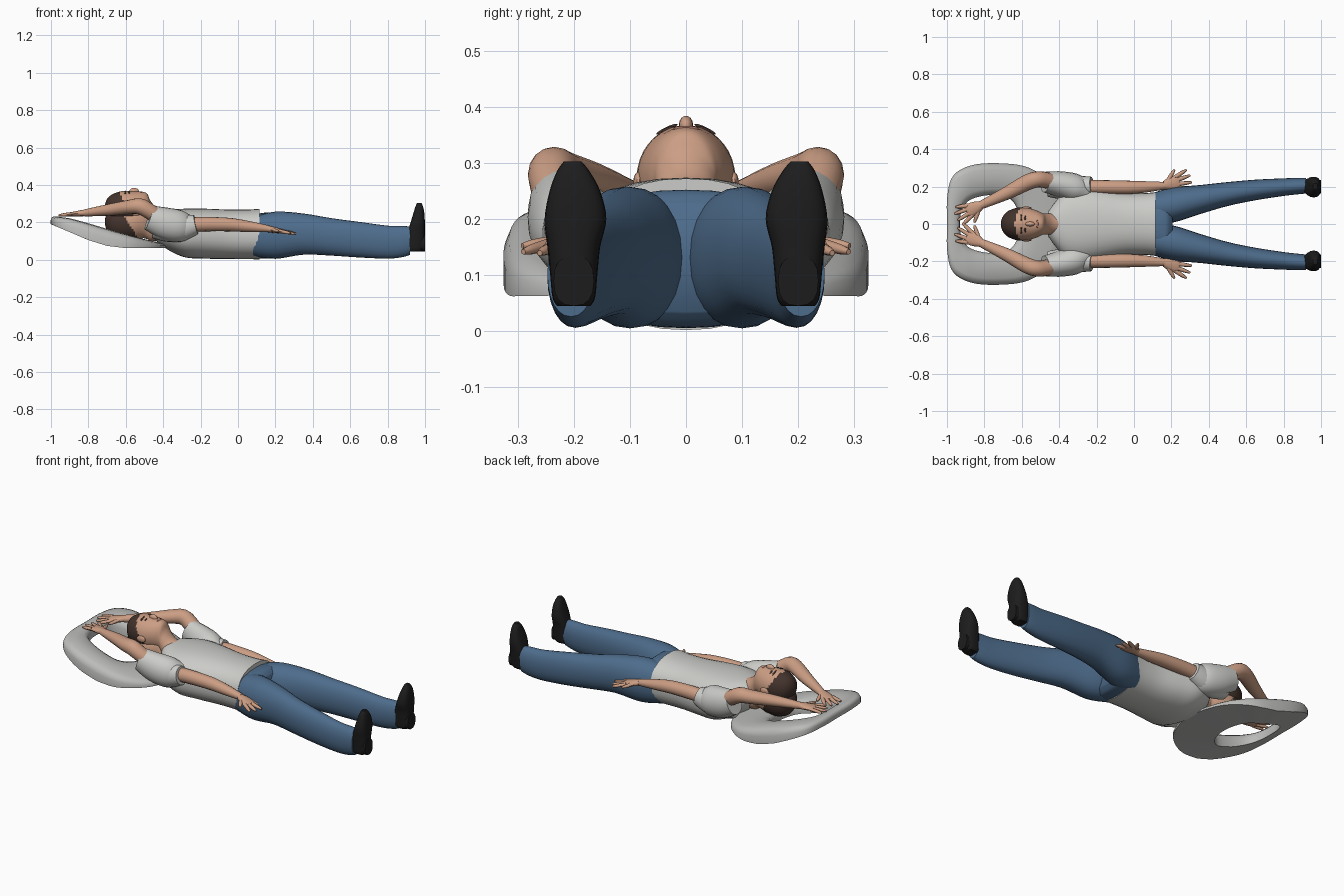
import bpy, bmesh, math
from mathutils import Vector, Matrix

if "Cube" in bpy.data.objects:
    bpy.data.objects.remove(bpy.data.objects["Cube"])


def material(name, rgb):
    m = bpy.data.materials.new(name)
    m.diffuse_color = (*rgb, 1)
    m.use_nodes = True
    m.node_tree.nodes["Principled BSDF"].inputs["Base Color"].default_value = m.diffuse_color
    return m


SHIRT = material("shirt grey", (.60, .60, .58))
CUSHION = material("cushion grey", (.50, .50, .49))
SKIN = material("skin", (.60, .34, .23))
HAIR = material("dark brown hair", (.055, .032, .025))
JEANS = material("denim blue", (.075, .15, .26))
BLACK = material("black shoe", (.012, .012, .012))
LIPS = material("lips", (.42, .19, .14))


def smooth_points(pts, steps=4, closed=False):
    """Catmull-Rom through tuples of any length."""
    n, out = len(pts), []
    get = (lambda i: pts[i % n]) if closed else (lambda i: pts[max(0, min(n - 1, i))])
    for i in range(n if closed else n - 1):
        p = [get(i + k) for k in (-1, 0, 1, 2)]
        for s in range(steps):
            t = s / steps
            out.append([.5 * (2 * b + (c - a) * t + (2 * a - 5 * b + 4 * c - d) * t * t
                              + (3 * b - a - 3 * c + d) * t ** 3) for a, b, c, d in zip(*p)])
    if not closed:
        out.append(list(pts[-1]))
    return out


def finish(name, bm, mats):
    bmesh.ops.recalc_face_normals(bm, faces=bm.faces)
    me = bpy.data.meshes.new(name)
    for f in bm.faces:
        f.smooth = True
    bm.to_mesh(me)
    bm.free()
    me.set_sharp_from_angle(angle=math.radians(50))
    for m in mats:
        me.materials.append(m)
    ob = bpy.data.objects.new(name, me)
    bpy.context.collection.objects.link(ob)
    return ob


def loft(name, secs, mat, side=1, axis=None, sides=20, power=1.0, rule=None, mats=None):
    """Skin ellipses (x, y, z, half width, half height) along a path."""
    secs = smooth_points(secs)
    cs = [Vector((s[0], s[1] * side, s[2])) for s in secs]
    bm, rings = bmesh.new(), []
    for i, s in enumerate(secs):
        t = Vector(axis) if axis else (cs[min(i + 1, len(cs) - 1)] - cs[max(i - 1, 0)]).normalized()
        ref = Vector((0, 0, 1)) if abs(t.z) < .9 else Vector((1, 0, 0))
        u = ref.cross(t).normalized()
        v = t.cross(u)
        ring = []
        for k in range(sides):
            a = 2 * math.pi * k / sides
            c, d = math.cos(a), math.sin(a)
            ring.append(bm.verts.new(cs[i] + u * math.copysign(abs(c) ** power, c) * s[3]
                                     + v * math.copysign(abs(d) ** power, d) * s[4]))
        rings.append(ring)
    for a, b in zip(rings, rings[1:]):
        for k in range(sides):
            bm.faces.new((a[k], a[(k + 1) % sides], b[(k + 1) % sides], b[k]))
    bm.faces.new(rings[0])
    bm.faces.new(rings[-1])
    if rule:
        for f in bm.faces:
            f.material_index = rule(f.calc_center_median())
    return finish(name, bm, mats or [mat])


def blob(name, loc, size, mat, roll=0):
    bm = bmesh.new()
    bmesh.ops.create_uvsphere(bm, u_segments=14, v_segments=9, radius=1,
                              matrix=Matrix.Translation(loc) @ Matrix.Rotation(roll, 4, 'X')
                              @ Matrix.Diagonal((*size, 1)))
    return finish(name, bm, [mat])


def profile(rows):
    """(x, top z, bottom z, half width) -> loft sections."""
    return [(x, 0, (t + b) / 2, w, (t - b) / 2) for x, t, b, w in rows]


# Cushion: sloping ring with a head hole
outer = [(-1, 0), (-.998, .15), (-.965, .26), (-.86, .316), (-.70, .324),
         (-.56, .30), (-.45, .22), (-.395, .11), (-.38, 0)]
inner = [(-.93, 0), (-.925, .06), (-.90, .11), (-.85, .14), (-.77, .155),
         (-.69, .15), (-.64, .11), (-.615, .05), (-.61, 0)]


def full_loop(half):
    return smooth_points(half + [(x, -y) for x, y in half[-2:0:-1]], 5, True)


def level(table, x):
    for (x0, z0), (x1, z1) in zip(table, table[1:]):
        if x <= x1:
            return z0 + (z1 - z0) * max(0, (x - x0) / (x1 - x0))
    return table[-1][1]


TOP = [(-1, .235), (-.9, .222), (-.8, .195), (-.65, .15), (-.5, .11), (-.38, .085)]
LOW = [(-1, .19), (-.8, .105), (-.7, .074), (-.6, .062), (-.38, .064)]
SECTION = [(0, 0), (0, .5), (.06, .8), (.2, .95), (.5, 1), (.8, .95), (.94, .8), (1, .5), (1, 0)]
bm, rings = bmesh.new(), []
for o, i in zip(full_loop(outer), full_loop(inner)):
    ring = []
    for t, k in SECTION:
        x, y = o[0] + (i[0] - o[0]) * t, o[1] + (i[1] - o[1]) * t
        lo, hi = level(LOW, x), level(TOP, x)
        ring.append(bm.verts.new((x, y, lo + (hi - lo) * k)))
    rings.append(ring)
for n, a in enumerate(rings):
    b = rings[(n + 1) % len(rings)]
    for k in range(len(a)):
        m = (k + 1) % len(a)
        bm.faces.new((a[k], a[m], b[m], b[k]))
cushion = finish("cushion", bm, [CUSHION])

# Torso and pelvis
loft("shirt_body", profile([(-.46, .245, .125, .065), (-.42, .262, .085, .12), (-.36, .268, .045, .185),
     (-.28, .273, .012, .205), (-.18, .273, .006, .19), (-.05, .268, .004, .167),
     (.05, .268, .003, .165), (.115, .272, .002, .17)]), SHIRT, axis=(1, 0, 0), sides=32, power=.85)
loft("trouser_seat", profile([(.06, .24, .01, .155), (.11, .247, .006, .165), (.15, .252, .006, .178),
     (.18, .248, .012, .182), (.205, .225, .035, .16)]), JEANS, axis=(1, 0, 0), sides=32, power=.8)


# Heads: the raised one and the lower one resting in the cushion
def head(tag, dz):
    def rule(c):
        return int(c.x < -.635 + .6 * (.36 + dz - c.z))
    rows = [(-.712, .295, .27, .012), (-.70, .325, .235, .042), (-.675, .348, .20, .068),
            (-.63, .365, .182, .086), (-.59, .367, .18, .087), (-.55, .365, .187, .082),
            (-.51, .363, .195, .068), (-.485, .352, .19, .056), (-.468, .315, .165, .056),
            (-.43, .275, .14, .06), (-.37, .255, .14, .06)]
    loft(tag + "_head", profile([(x, t + dz, max(b + dz, .10), w) for x, t, b, w in rows]), None,
         axis=(1, 0, 0), sides=36, rule=rule, mats=[SKIN, HAIR])
    if dz:
        return
    blob("nose", (-.555, 0, .366), (.026, .013, .018), SKIN)
    blob("mouth", (-.517, 0, .361), (.006, .023, .005), LIPS)
    for s in (1, -1):
        blob("ear", (-.575, s * .085, .265), (.028, .009, .019), SKIN)
        blob("brow", (-.603, s * .034, .360), (.005, .021, .004), HAIR, -s * .44)
        blob("eye", (-.582, s * .033, .359), (.005, .013, .004), HAIR, -s * .44)


head("upper", 0)
head("lower", -.08)


# Hands: palm with a fan of fingers
def hand(tag, wrist, d, side):
    w, d = Vector(wrist), Vector(d).normalized()
    across = Vector((0, 0, 1)).cross(d).normalized()
    k = w + d * .075
    loft(tag + "_palm", [(*w, .022, .018), (*(w + d * .035), .034, .016), (*k, .038, .012),
                         (*(w + d * .088), .032, .007)], SKIN, side, sides=12)
    spread = [(-.028, -.32, .066), (-.01, -.1, .084), (.01, .12, .084), (.028, .34, .075)]
    for off, ang, ln in spread + [(.022, .8, .066)]:
        base = (w + d * (.03 if ang > .7 else .068)) + across * off
        f = d * math.cos(ang) + across * math.sin(ang)
        tip = base + f * ln
        loft(tag + "_finger", [(*base, .012, .0105), (*(base + f * ln * .65), .010, .009),
                               (*tip, .005, .005)], SKIN, side, sides=8)


for s, tag in ((1, "left"), (-1, "right")):
    # Raised arm
    loft(tag + "_raised_sleeve", [(-.25, .16, .17, .05, .06), (-.31, .19, .178, .075, .085),
         (-.39, .212, .195, .07, .085), (-.475, .225, .225, .056, .068)], SHIRT, s)
    loft(tag + "_raised_arm", [(-.40, .215, .21, .042, .042), (-.475, .235, .26, .043, .042),
         (-.525, .237, .285, .043, .043), (-.58, .218, .282, .042, .038), (-.68, .165, .268, .035, .032),
         (-.82, .10, .250, .022, .019)], SKIN, s, sides=16)
    hand(tag + "_raised", (-.815, .102, .251), (-.11, -.052, -.012), s)
    # Lowered arm
    loft(tag + "_lowered_sleeve", [(-.46, .19, .155, .045, .04), (-.38, .19, .16, .058, .065),
         (-.30, .198, .172, .06, .07), (-.225, .205, .188, .048, .052)], SHIRT, s)
    loft(tag + "_lowered_arm", [(-.30, .195, .18, .038, .04), (-.2, .198, .19, .037, .039),
         (-.05, .196, .188, .036, .036), (.05, .198, .178, .031, .03), (.165, .205, .165, .02, .018)],
         SKIN, s, sides=16)
    hand(tag + "_lowered", (.16, .207, .165), (.17, .04, -.03), s)
    # Trouser leg
    loft(tag + "_trouser_leg", [(.08, .082, .125, .078, .105), (.2, .1, .131, .094, .126),
         (.35, .13, .137, .078, .11), (.5, .16, .122, .064, .1), (.65, .182, .107, .055, .095),
         (.8, .197, .094, .047, .088), (.88, .203, .097, .044, .083), (.92, .205, .102, .042, .076)],
         JEANS, s, axis=(1, 0, 0), sides=24, power=.93)
    # Shoe, toe up, sole facing +x
    loft(tag + "_shoe", [(.945, .2, .045, .03, .036), (.947, .2, .06, .038, .044), (.950, .2, .10, .042, .048),
         (.953, .2, .15, .047, .046), (.961, .197, .20, .055, .038), (.967, .198, .25, .045, .029),
         (.969, .201, .285, .029, .02), (.969, .202, .302, .016, .012)],
         BLACK, s, axis=(0, 0, 1), sides=20, power=.75)
    loft(tag + "_shoe_heel", [(.97, .2, .09, .036, .045), (.999, .2, .09, .036, .045)],
         BLACK, s, axis=(1, 0, 0), sides=16, power=.8)
